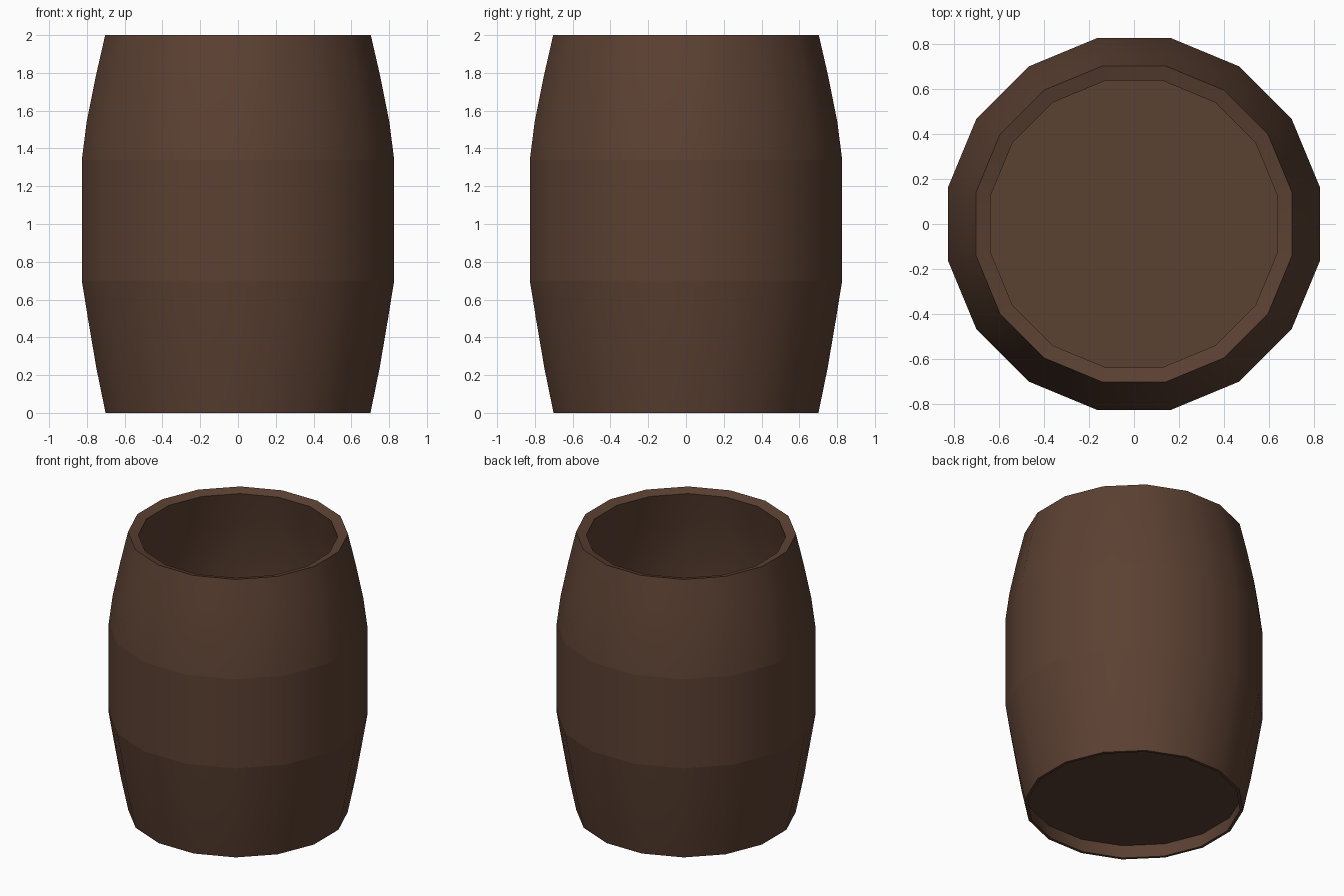
import bpy, bmesh, math

if "Cube" in bpy.data.objects:
    bpy.data.objects.remove(bpy.data.objects["Cube"])

SIDES = 16

def material(name, rgb):
    m = bpy.data.materials.new(name)
    m.diffuse_color = (*rgb, 1)
    m.use_nodes = True
    m.node_tree.nodes["Principled BSDF"].inputs["Base Color"].default_value = m.diffuse_color
    return m

wood = material("brown wood", (0.105, 0.052, 0.032))

def lathe(name, profile, sharp_rings, cap_end=False):
    """Spin (radius, z) points round z; flats face the axes."""
    bm = bmesh.new()
    rings = []
    for r, z in profile:
        rings.append([bm.verts.new((r * math.cos(a), r * math.sin(a), z))
                      for a in ((i + 0.5) * math.tau / SIDES for i in range(SIDES))])
    for lo, hi in zip(rings, rings[1:]):
        for i in range(SIDES):
            j = (i + 1) % SIDES
            bm.faces.new((lo[i], lo[j], hi[j], hi[i])).smooth = True
    if cap_end:
        bm.faces.new(rings[-1])
    # crisp breaks between the bands
    for k in sharp_rings:
        for i in range(SIDES):
            bm.edges.get((rings[k][i], rings[k][(i + 1) % SIDES])).smooth = False
    me = bpy.data.meshes.new(name)
    bm.to_mesh(me)
    bm.free()
    ob = bpy.data.objects.new(name, me)
    bpy.context.collection.objects.link(ob)
    me.materials.append(wood)
    return ob

# Staves: underside lip, bulging outside, rim, then inside wall to the floor
lathe("barrel_staves", [
    (0.71, 0.10), (0.695, 0.0), (0.715, 0.0),
    (0.765, 0.24), (0.81, 0.50), (0.843, 0.70),
    (0.843, 1.34), (0.817, 1.54), (0.768, 1.78), (0.717, 2.0),
    (0.65, 1.98), (0.70, 1.76), (0.775, 1.34), (0.775, 0.70), (0.69, 0.13)],
    (1, 2, 5, 6, 9, 10, 14), cap_end=True)

# Bottom board, recessed under the staves
bpy.ops.mesh.primitive_cylinder_add(vertices=SIDES, radius=0.71, depth=0.03,
                                    location=(0, 0, 0.115),
                                    rotation=(0, 0, math.pi / SIDES))
board = bpy.context.object
board.name = "bottom_board"
board.data.materials.append(wood)
